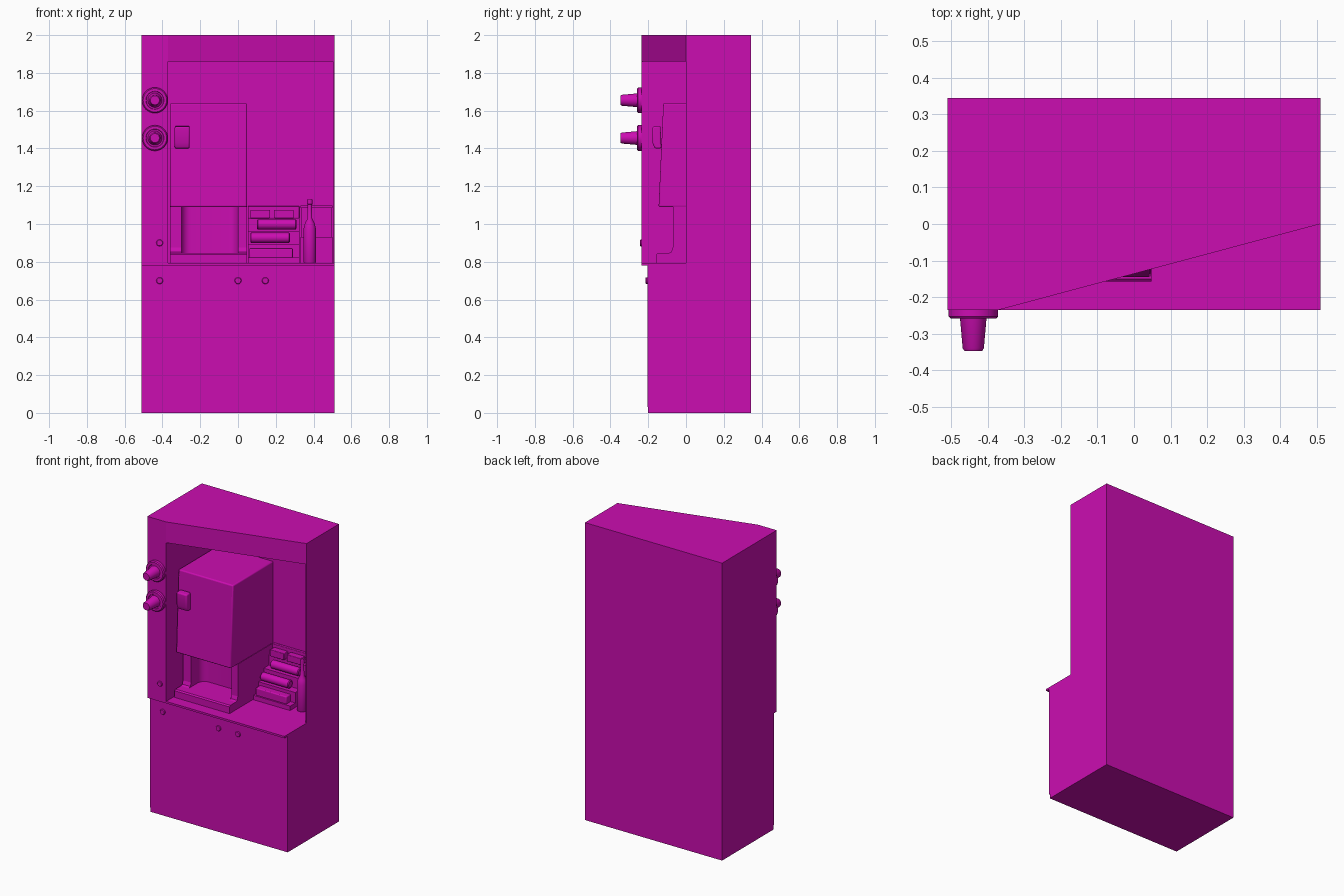
import bpy, bmesh, math
from mathutils import Matrix, Vector

cube = bpy.data.objects.get("Cube")
if cube:
    bpy.data.objects.remove(cube, do_unlink=True)

paint = bpy.data.materials.new("magenta_paint")
paint.use_nodes = True
COLOUR = (0.6, 0.004, 0.44, 1)
paint.diffuse_color = COLOUR
paint.node_tree.nodes["Principled BSDF"].inputs["Base Color"].default_value = COLOUR
parts = []


def finish(name, bm, bevel=0):
    bmesh.ops.recalc_face_normals(bm, faces=bm.faces)
    mesh = bpy.data.meshes.new(name)
    bm.to_mesh(mesh)
    bm.free()
    mesh.materials.append(paint)
    ob = bpy.data.objects.new(name, mesh)
    bpy.context.collection.objects.link(ob)
    if bevel:
        mod = ob.modifiers.new("soft_edges", "BEVEL")
        mod.width = bevel
        mod.segments = 3
        mod.limit_method = "ANGLE"
    parts.append(ob)
    return ob


def prism(name, outline, axis, lo, hi, bevel=0):
    """Extrude an outline: (x, y) along z, or (y, z) along x."""
    bm = bmesh.new()
    place = (lambda a, b, t: (a, b, t)) if axis == "z" else (lambda a, b, t: (t, a, b))
    face = bm.faces.new([bm.verts.new(place(a, b, lo)) for a, b in outline])
    ext = bmesh.ops.extrude_face_region(bm, geom=[face])
    moved = [v for v in ext["geom"] if isinstance(v, bmesh.types.BMVert)]
    bmesh.ops.translate(bm, verts=moved, vec=Vector(place(0, 0, hi - lo)))
    return finish(name, bm, bevel)


def box(name, x, y, z, bevel=0):
    outline = [(x[0], y[0]), (x[1], y[0]), (x[1], y[1]), (x[0], y[1])]
    return prism(name, outline, "z", z[0], z[1], bevel)


def lathe(name, profile, origin, axis, sides=32):
    """Spin (radius, distance) pairs about an axis through origin."""
    bm = bmesh.new()
    rings = []
    for r, t in profile:
        rings.append([bm.verts.new((r * math.cos(a), r * math.sin(a), t))
                      for a in (2 * math.pi * i / sides for i in range(sides))])
    for low, high in zip(rings, rings[1:]):
        for i in range(sides):
            j = (i + 1) % sides
            bm.faces.new((low[i], low[j], high[j], high[i]))
    bm.faces.new(rings[0][::-1])
    bm.faces.new(rings[-1])
    turn = Vector((0, 0, 1)).rotation_difference(Vector(axis)).to_matrix().to_4x4()
    bm.transform(Matrix.Translation(origin) @ turn)
    return finish(name, bm)


FRONT, BACK, WALL = -0.235, 0.345, 0.31
L, R, COL = -0.51, 0.51, -0.37

# Cabinet shell with an open recess
box("plinth", (L, R), (-0.2, BACK), (0, 0.03))
box("lower_cabinet", (L, R), (-0.205, BACK), (0.03, 0.78))
box("counter", (L, R), (FRONT, BACK), (0.78, 0.793))
box("left_column", (L, COL), (FRONT, BACK), (0.793, 2))
box("back_panel", (COL, R), (WALL, BACK), (0.793, 1.86))
box("side_panel", (0.503, R), (0, WALL), (0.793, 1.86))
prism("slanted_header", [(COL, FRONT), (R, 0), (R, BACK), (COL, BACK)], "z", 1.86, 2)

# Control knobs
knob = [(0.068, 0), (0.068, 0.018), (0.062, 0.024), (0.048, 0.024), (0.046, 0.02),
        (0.038, 0.02), (0.036, 0.026), (0.029, 0.105), (0.024, 0.113)]
for label, z in (("upper", 1.655), ("lower", 1.455)):
    lathe(label + "_knob", knob, (-0.44, FRONT, z), (0, -1, 0))

# Lock buttons
stud = [(0.018, 0), (0.018, 0.005), (0.015, 0.009)]
for i, (x, y, z) in enumerate([(-0.415, FRONT, 0.9), (-0.415, -0.205, 0.7),
                               (0, -0.205, 0.7), (0.145, -0.205, 0.7)]):
    lathe("lock_button_%d" % (i + 1), stud, (x, y, z), (0, -1, 0), 20)

# Drinks machine: sloped head, hollow neck and drip tray
ML, MR = -0.36, 0.048
prism("machine_head", [(-0.12, 1.64), (-0.145, 1.09), (WALL, 1.09), (WALL, 1.64)],
      "x", ML, MR, 0.008)
cl, cr, depth, rad = -0.3, 0.0, 0.05, 0.05
curve = [(math.cos(a), math.sin(a)) for a in (math.pi / 2 * i / 8 for i in range(9))]
hollow = [(cr - rad + rad * c, depth - rad + rad * s) for c, s in curve]
hollow += [(cl + rad - rad * c, depth - rad + rad * s) for c, s in reversed(curve)]
prism("machine_neck", [(ML, WALL), (MR, WALL), (MR, -0.07), (cr, -0.07)] + hollow
      + [(cl, -0.07), (ML, -0.07)], "z", 0.84, 1.092)
prism("drip_tray", [(-0.158, 0.793), (-0.158, 0.838), (-0.15, 0.846), (WALL, 0.846),
                    (WALL, 0.793)], "x", ML, MR)
for label, x in (("left", (cr, MR)), ("right", (ML, cl))):
    prism(label + "_neck_fillet", [(-0.095, 0.845), (-0.078, 0.852), (-0.07, 0.875),
                                   (-0.06, 0.845)], "x", *x)
prism("machine_handle", [(-0.135, 1.52), (-0.178, 1.515), (-0.178, 1.43), (-0.165, 1.4),
                         (-0.13, 1.4)], "x", -0.335, -0.257, 0.008)

# Stepped rack of goods
steps, y0, z0 = 4, 0.09, 0.793
rise, run = 0.07, 0.055
stairs = [(y0, z0)]
for i in range(steps):
    stairs += [(y0 + run * i, z0 + 0.03 + rise * i), (y0 + run * (i + 1), z0 + 0.03 + rise * i)]
prism("stepped_rack", stairs + [(WALL, 1.05), (WALL, z0)], "x", 0.052, 0.325)
box("rack_back_rail", (0.052, 0.325), (0.29, WALL), (1.03, 1.095), 0.004)
box("front_packet", (0.06, 0.29), (0.1, 0.15), (0.82, 0.872), 0.006)
tube = [(0.022, 0), (0.027, 0.005), (0.027, 0.205), (0.02, 0.21)]
lathe("lower_roll", tube, (0.065, 0.165, 0.927), (1, 0, 0), 24)
lathe("upper_roll", tube, (0.1, 0.22, 0.998), (1, 0, 0), 24)
for i, x in enumerate((0.065, 0.19)):
    box("top_packet_%d" % (i + 1), (x, x + 0.105), (0.245, 0.29), (1.03, 1.075), 0.004)

# Bottle and its stand
lathe("bottle", [(0.03, 0), (0.033, 0.006), (0.033, 0.18), (0.026, 0.21), (0.013, 0.235),
                 (0.011, 0.31), (0.014, 0.312), (0.014, 0.335), (0.011, 0.34)],
      (0.38, 0.14, 0.793), (0, 0, 1), 24)
box("bottle_stand_step", (0.33, 0.5), (0.18, WALL), (0.793, 0.93))
box("bottle_stand_back", (0.335, 0.495), (0.24, WALL), (0.93, 1.085))
box("bottle_stand_rail", (0.33, 0.5), (0.23, WALL), (1.085, 1.097))

# Smooth curved surfaces while keeping hard edges
bpy.ops.object.select_all(action="DESELECT")
for ob in parts:
    ob.select_set(True)
bpy.context.view_layer.objects.active = parts[0]
bpy.ops.object.shade_smooth_by_angle(angle=math.radians(30))
